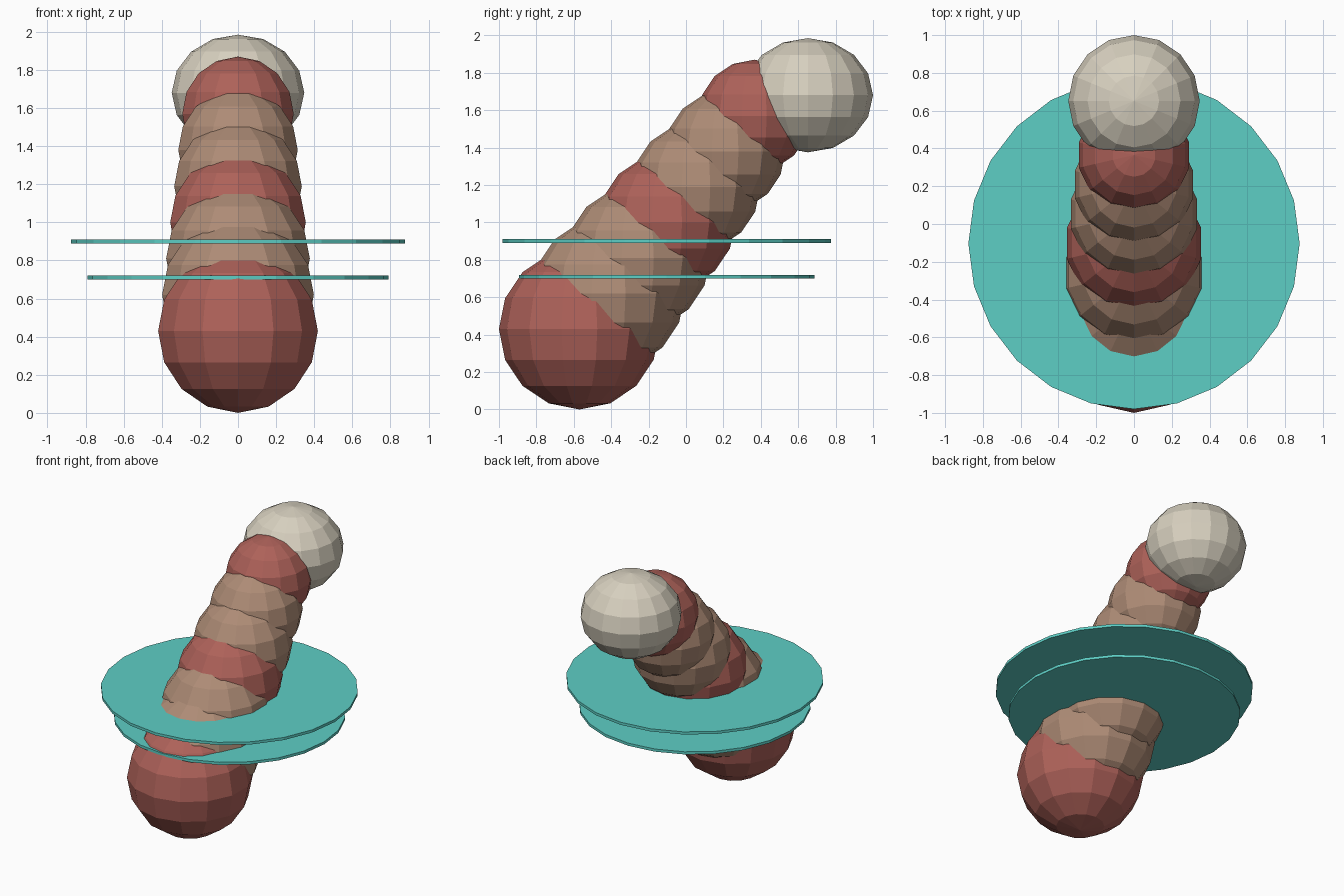
import bpy
from math import pi

if "Cube" in bpy.data.objects:
    bpy.data.objects.remove(bpy.data.objects["Cube"])


def material(name, color):
    m = bpy.data.materials.new(name)
    m.diffuse_color = (*color, 1)
    m.use_nodes = True
    m.node_tree.nodes["Principled BSDF"].inputs["Base Color"].default_value = m.diffuse_color
    return m


RED = material("red", (0.42, 0.12, 0.10))
TAN = material("tan", (0.42, 0.26, 0.18))
CREAM = material("cream", (0.68, 0.63, 0.52))
TEAL = material("teal", (0.11, 0.62, 0.56))


def finish(name, mat):
    ob = bpy.context.object
    ob.name = name
    ob.data.materials.append(mat)
    return ob


def ball(name, y, z, r, segments, mat, squash=1.0):
    # rotated a quarter turn so a vertex column lies on the y axis
    bpy.ops.mesh.primitive_uv_sphere_add(segments=segments, ring_count=8, radius=r,
                                         location=(0, y, z))
    ob = finish(name, mat)
    # make sure the column of vertices really faces -y
    if max(v.co.y for v in ob.data.vertices) < r * 0.999:
        for v in ob.data.vertices:
            v.co.x, v.co.y = -v.co.y, v.co.x
    ob.scale.z = squash
    return ob


# Tapering, leaning body of overlapping segments, every third one red
COUNT = 7
for i in range(COUNT):
    t = i / (COUNT - 1)
    ball(f"body_segment_{i + 1}", -0.57 + 0.935 * t, 0.43 + 1.14 * t, 0.43 - 0.13 * t,
         14, TAN if i % 3 else RED)

# Slightly flattened tip ball
ball("tip_ball", 0.652, 1.68, 0.348, 16, CREAM, 0.877)

# Two thin level discs around the body
for name, z, r in (("lower_disc", 0.71, 0.79), ("upper_disc", 0.90, 0.877)):
    bpy.ops.mesh.primitive_cylinder_add(vertices=24, radius=r, depth=0.02,
                                        location=(0, -0.103, z))
    finish(name, TEAL)
